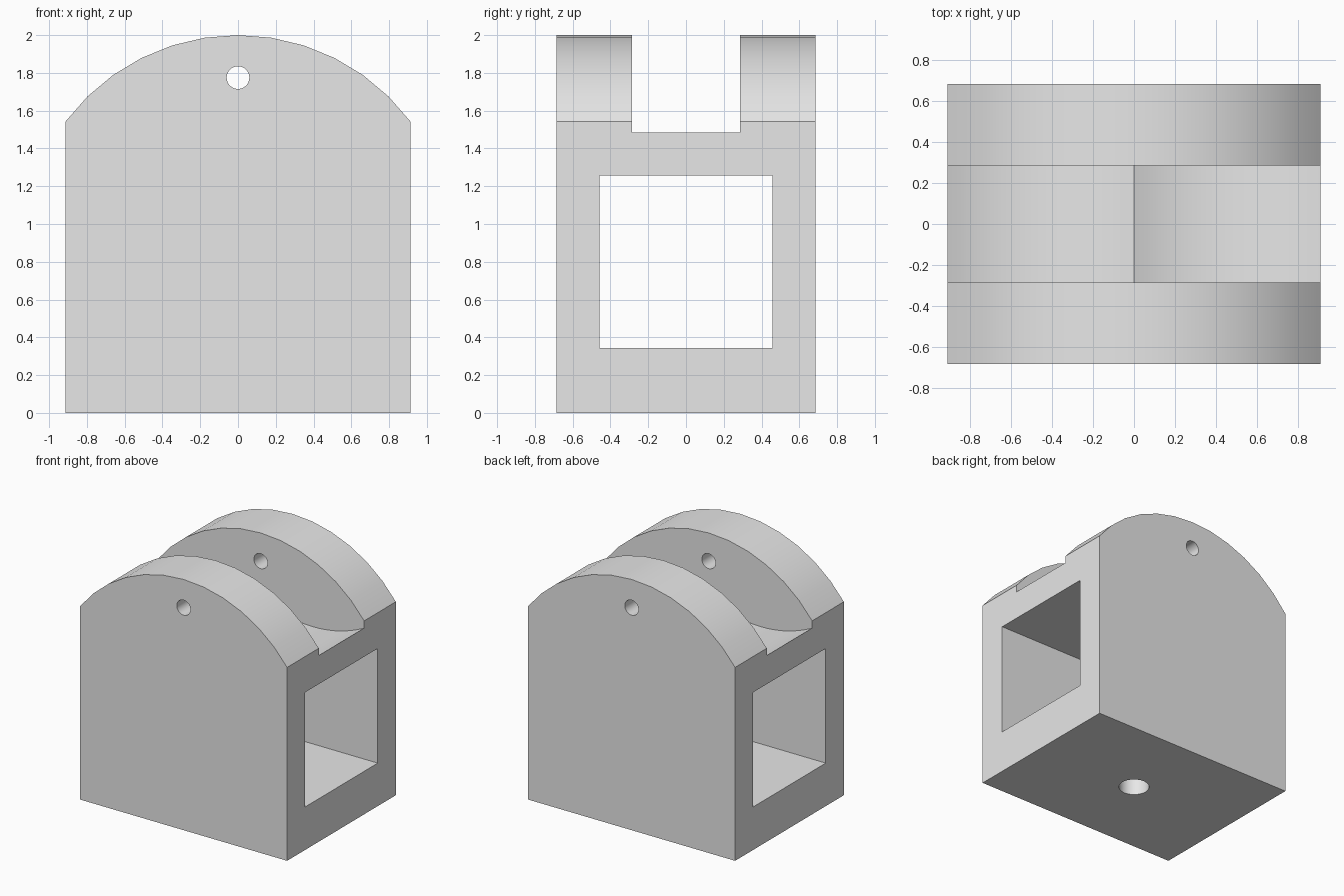
import bpy, bmesh
from math import sin, cos, asin, radians
from mathutils import Matrix, Vector

default = bpy.data.objects.get("Cube")
if default:
    bpy.data.objects.remove(default, do_unlink=True)

HALF_X, HALF_Y = 0.913, 0.685

grey = bpy.data.materials.new("plain grey")
grey.use_nodes = True
grey.diffuse_color = (0.8, 0.8, 0.8, 1)
grey.node_tree.nodes["Principled BSDF"].inputs["Base Color"].default_value = (0.8, 0.8, 0.8, 1)


def add_object(name, bm):
    bmesh.ops.recalc_face_normals(bm, faces=bm.faces)
    mesh = bpy.data.meshes.new(name)
    bm.to_mesh(mesh)
    bm.free()
    mesh.materials.append(grey)
    obj = bpy.data.objects.new(name, mesh)
    bpy.context.collection.objects.link(obj)
    return obj


def extrude_profile(name, points, half_depth):
    """Extrude an x-z outline along y, centred on y = 0."""
    bm = bmesh.new()
    face = bm.faces.new([bm.verts.new((x, -half_depth, z)) for x, z in points])
    new = bmesh.ops.extrude_face_region(bm, geom=[face])["geom"]
    verts = [v for v in new if isinstance(v, bmesh.types.BMVert)]
    bmesh.ops.translate(bm, verts=verts, vec=(0, 2 * half_depth, 0))
    return add_object(name, bm)


def box(name, low, high):
    bm = bmesh.new()
    low, high = Vector(low), Vector(high)
    size = Matrix.Diagonal((*(high - low), 1))
    bmesh.ops.create_cube(bm, size=1, matrix=Matrix.Translation((low + high) / 2) @ size)
    return add_object(name, bm)


def rod(name, radius, length, centre, tilt=0):
    bm = bmesh.new()
    place = Matrix.Translation(centre) @ Matrix.Rotation(radians(tilt), 4, "X")
    bmesh.ops.create_cone(bm, cap_ends=True, segments=40, radius1=radius,
                          radius2=radius, depth=length, matrix=place)
    return add_object(name, bm)


def arc(cx, cz, radius, half_angle, steps, up=1):
    """Points from left to right on the top (up=1) or bottom (up=-1) of a circle."""
    angles = [half_angle * (2 * i / steps - 1) for i in range(steps + 1)]
    return [(cx + radius * sin(a), cz + up * radius * cos(a)) for a in angles]


# Block with an arched top
R = 1.14
outline = [(HALF_X, 0), (-HALF_X, 0)] + arc(0, 2 - R, R, asin(HALF_X / R), 12)
body = extrude_profile("clevis_block", outline, HALF_Y)

# Slot between the two ears, with a floor of two shallow scoops
half = HALF_X / 2
scoop_r, rim = 1.0, 1.485
drop = (scoop_r ** 2 - half ** 2) ** 0.5
left, right = (arc(c, rim + drop, scoop_r, asin(half / scoop_r), 14, -1)
               for c in (-half, half))
slot_outline = [(-1.1, 2.2), (-1.1, rim)] + left + right[1:] + [(1.1, rim), (1.1, 2.2)]

cutters = [
    extrude_profile("slot_cutter", slot_outline, 0.286),
    box("window_cutter", (-1.2, -0.457, 0.343), (1.2, 0.457, 1.257)),
    rod("pin_hole_cutter", 0.06, 2, (0, 0, 1.775), 90),
    rod("base_hole_cutter", 0.114, 0.8, (0, 0, 0.1)),
]

# Cut the openings, then discard the cutters
bpy.ops.object.select_all(action="DESELECT")
bpy.context.view_layer.objects.active = body
body.select_set(True)
for cutter in cutters:
    mod = body.modifiers.new(cutter.name, "BOOLEAN")
    mod.operation, mod.solver, mod.object = "DIFFERENCE", "EXACT", cutter
    bpy.ops.object.modifier_apply(modifier=mod.name)
    bpy.data.objects.remove(cutter, do_unlink=True)

bpy.ops.object.shade_smooth_by_angle(angle=radians(25))
